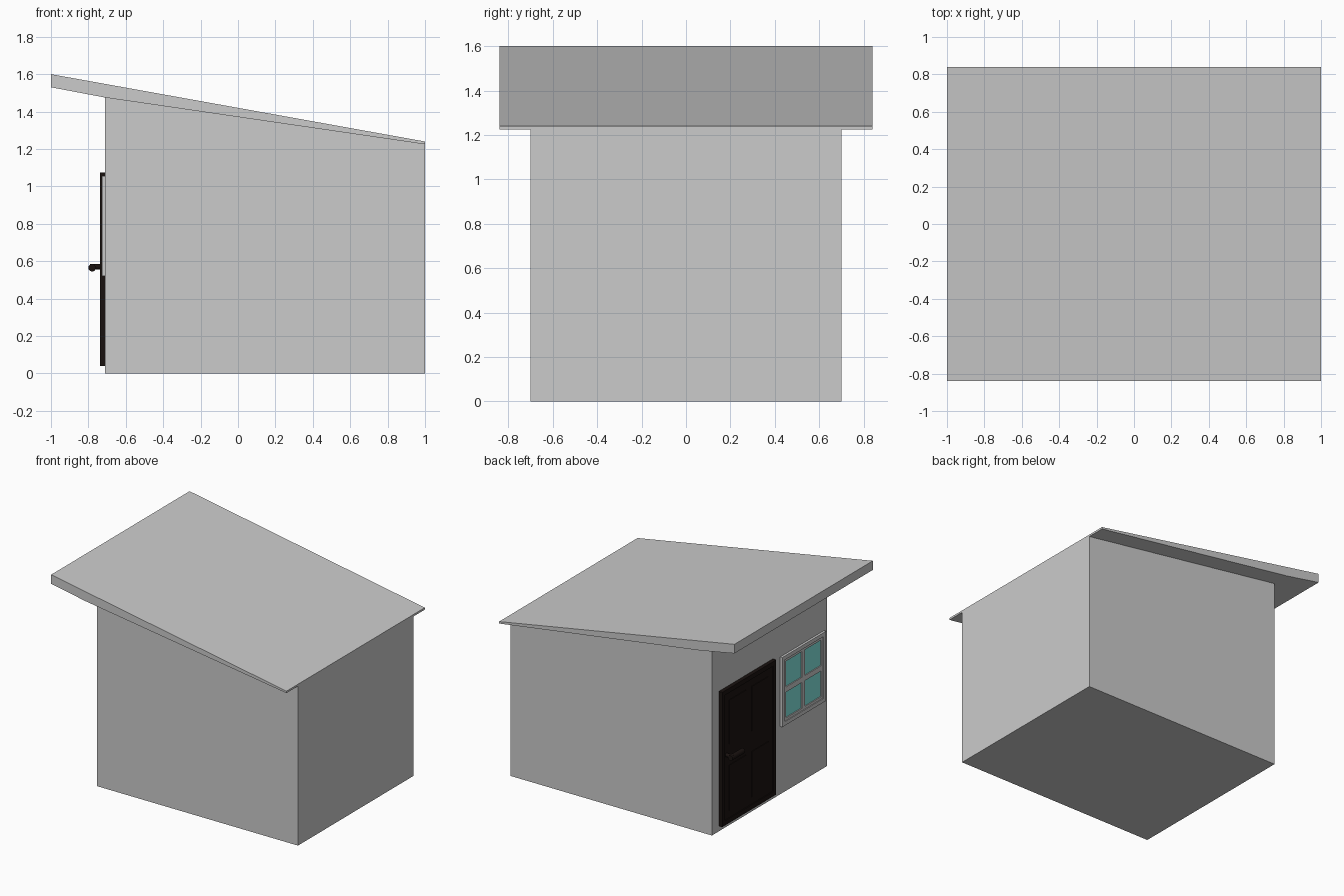
import bpy, bmesh, math

if "Cube" in bpy.data.objects:
    bpy.data.objects.remove(bpy.data.objects["Cube"])


def material(name, rgb):
    m = bpy.data.materials.new(name)
    m.diffuse_color = (*rgb, 1)
    m.use_nodes = True
    m.node_tree.nodes["Principled BSDF"].inputs["Base Color"].default_value = m.diffuse_color
    return m


DARK = material("dark_wood", (0.01, 0.006, 0.005))
GLASS = material("teal_glass", (0.23, 0.78, 0.74))
WALL_X = -0.71


def finish(name, bm, mat=None):
    bmesh.ops.recalc_face_normals(bm, faces=bm.faces)
    me = bpy.data.meshes.new(name)
    bm.to_mesh(me)
    bm.free()
    ob = bpy.data.objects.new(name, me)
    bpy.context.collection.objects.link(ob)
    if mat:
        me.materials.append(mat)
    return ob


def extrude_profile(name, pts, half_y):
    """Extrude an xz outline symmetrically along y."""
    bm = bmesh.new()
    f = bm.faces.new([bm.verts.new((x, -half_y, z)) for x, z in pts])
    ext = bmesh.ops.extrude_face_region(bm, geom=[f])
    vs = [v for v in ext["geom"] if isinstance(v, bmesh.types.BMVert)]
    bmesh.ops.translate(bm, verts=vs, vec=(0, 2 * half_y, 0))
    return finish(name, bm)


def boxes(name, spans, mat=None):
    """Boxes given as (y0, y1, z0, z1, height off the front wall)."""
    bm = bmesh.new()
    for y0, y1, z0, z1, h in spans:
        vs = bmesh.ops.create_cube(bm, size=1)["verts"]
        bmesh.ops.scale(bm, verts=vs, vec=(h, y1 - y0, z1 - z0))
        bmesh.ops.translate(bm, verts=vs, vec=(WALL_X - h / 2, (y0 + y1) / 2, (z0 + z1) / 2))
    return finish(name, bm, mat)


def border(y0, y1, z0, z1, w, h):
    """Four strips framing a rectangle."""
    return [(y0, y0 + w, z0, z1, h), (y1 - w, y1, z0, z1, h),
            (y0 + w, y1 - w, z0, z0 + w, h), (y0 + w, y1 - w, z1 - w, z1, h)]


def rod(name, r, length, loc, rot, mat):
    bpy.ops.mesh.primitive_cylinder_add(vertices=20, radius=r, depth=length, location=loc, rotation=rot)
    ob = bpy.context.object
    ob.name = name
    ob.data.materials.append(mat)
    bpy.ops.object.shade_smooth_by_angle()
    return ob


# Walls and sloping roof
extrude_profile("walls", [(WALL_X, 0), (1, 0), (1, 1.225), (WALL_X, 1.475)], 0.70)
extrude_profile("roof", [(-1, 1.60), (1, 1.24), (1, 1.225), (WALL_X, 1.475), (-1, 1.53)], 0.84)

# Door: frame, slab and raised panels
dy0, dy1, dz0, dz1 = -0.04, 0.615, 0.04, 1.075
boxes("door_frame", border(dy0, dy1, dz0, dz1, 0.035, 0.029), DARK)
boxes("door_slab", [(dy0 + 0.035, dy1 - 0.035, dz0 + 0.035, dz1 - 0.035, 0.022)], DARK)
mid = (dy0 + dy1) / 2
boxes("door_panels", [(mid + c - 0.10, mid + c + 0.10, z0, z1, 0.026)
                      for c in (-0.135, 0.135)
                      for z0, z1 in ((0.13, 0.48), (0.64, 0.98))], DARK)

# Lever handle
quarter = math.pi / 2
rod("handle_stem", 0.014, 0.07, (-0.755, 0.555, 0.57), (0, quarter, 0), DARK)
rod("handle_lever", 0.02, 0.15, (-0.78, 0.50, 0.565), (quarter, 0, 0), DARK)

# Window: casing, four sashes' bars and panes
wy0, wy1, wz0, wz1 = -0.66, -0.13, 0.52, 1.055
boxes("window_casing", border(wy0, wy1, wz0, wz1, 0.03, 0.018))
cy, cz = (wy0 + wy1) / 2, (wz0 + wz1) / 2
sashes, panes = [], []
for y0, y1 in ((wy0 + 0.03, cy), (cy, wy1 - 0.03)):
    for z0, z1 in ((wz0 + 0.03, cz), (cz, wz1 - 0.03)):
        sashes += border(y0, y1, z0, z1, 0.02, 0.012)
        panes.append((y0 + 0.02, y1 - 0.02, z0 + 0.02, z1 - 0.02, 0.005))
boxes("window_sashes", sashes)
boxes("window_panes", panes, GLASS)
